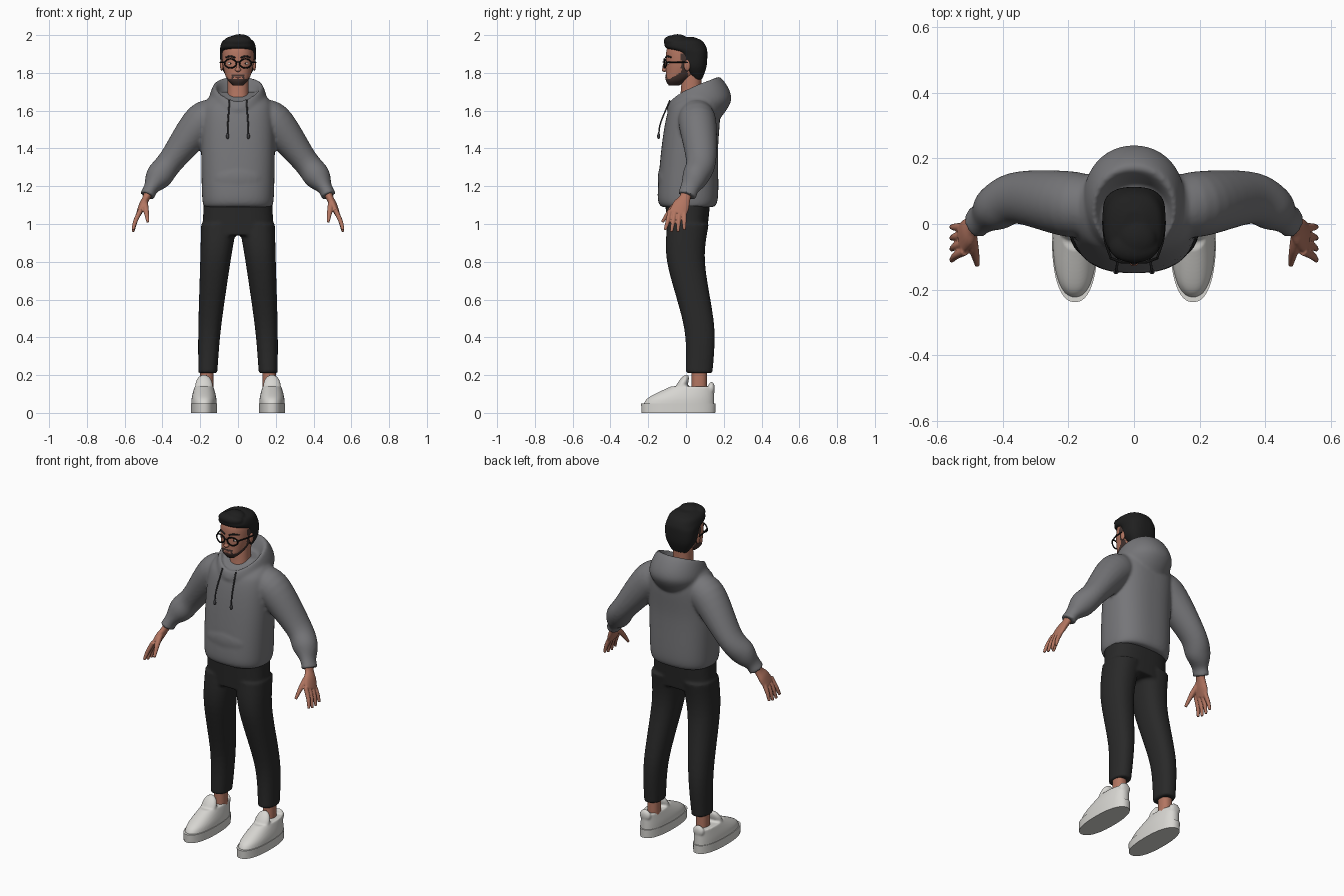
import bpy, bmesh, math
from mathutils import Vector, Matrix

if "Cube" in bpy.data.objects:
    bpy.data.objects.remove(bpy.data.objects["Cube"])


def material(name, red, green, blue):
    mat = bpy.data.materials.new(name)
    mat.use_nodes = True
    mat.diffuse_color = (red, green, blue, 1)
    shader = next(node for node in mat.node_tree.nodes if node.type == "BSDF_PRINCIPLED")
    shader.inputs["Base Color"].default_value = mat.diffuse_color
    return mat


SKIN = material("skin", red=.45, green=.18, blue=.12)
LIP = material("lip", red=.36, green=.12, blue=.09)
BEARD = material("beard_brown", red=.06, green=.035, blue=.03)
HAIR = material("hair_black", red=.014, green=.014, blue=.014)
GREY = material("hoodie_grey", red=.18, green=.18, blue=.19)
CORD = material("cord_grey", red=.05, green=.05, blue=.055)
PANTS = material("trouser_black", red=.022, green=.022, blue=.022)
WHITE = material("shoe_white", red=.68, green=.67, blue=.64)
FRAME = material("frame_black", red=.006, green=.006, blue=.006)
EYE = material("eye_white", red=.7, green=.66, blue=.62)
SIDES = {"left": 1, "right": -1}


def ring(z, front, back, half, x=0, rise=0):
    """Level oval of half width `half`; `rise` lifts its back edge."""
    return (z, front, back, half, x, rise)


def node(x, y, z, wide, thick=None):
    """Point of a swept path with its two radii."""
    return (x, y, z, wide, thick or wide)


def spline(keys, steps):
    """Smooth interpolation between tuples of numbers."""
    for i in range(len(keys) - 1):
        before, start, end, after = (keys[max(i - 1, 0)], keys[i], keys[i + 1], keys[min(i + 2, len(keys) - 1)])
        for k in range(steps):
            t = k / steps
            yield tuple(q + t / 2 * (r - p + t * (2 * p - 5 * q + 4 * r - s + t * (3 * (q - r) + s - p)))
                        for p, q, r, s in zip(before, start, end, after))
    yield keys[-1]


def oval(power, segments):
    for i in range(segments):
        angle = math.tau * (i + .5) / segments
        s, c = math.sin(angle), math.cos(angle)
        yield math.copysign(abs(s) ** (2 / power), s), -math.copysign(abs(c) ** (2 / power), c)


def bridge(bm, rings):
    """Join rings of points and cap both ends."""
    loops = [[bm.verts.new(point) for point in points] for points in rings]
    faces = [bm.faces.new(loops[0]), bm.faces.new(loops[-1])]
    for low, high in zip(loops, loops[1:]):
        for i in range(len(low)):
            faces.append(bm.faces.new((low[i - 1], low[i], high[i], high[i - 1])))
    bmesh.ops.recalc_face_normals(bm, faces=faces)


def loft(bm, *keys, side=1, steps=7, segments=56, power=2.3):
    rings = []
    for z, front, back, half, x, rise in spline(keys, steps):
        middle, depth = (front + back) / 2, (back - front) / 2
        rings.append([(side * x + half * u, middle + depth * v, z + rise * ((1 + v) / 2) ** .65)
                      for u, v in oval(power, segments)])
    bridge(bm, rings)


def tube(bm, *keys, side=1, steps=6, segments=20, up="Y"):
    axis = Vector([float(letter == up) for letter in "XYZ"])
    nodes = list(spline(keys, steps))
    path = [Vector((x * side, y, z)) for x, y, z, wide, thick in nodes]
    rings = []
    for i, point in enumerate(path):
        along = (path[min(i + 1, len(path) - 1)] - path[max(i - 1, 0)]).normalized()
        across = (axis - along * axis.dot(along)).normalized()
        wide, thick = across * nodes[i][-2], along.cross(across) * nodes[i][-1]
        rings.append([point + wide * u + thick * v for u, v in oval(2, segments)])
    bridge(bm, rings)


def ball(bm, centre, size, tilt=0):
    matrix = Matrix.Translation(centre) @ Matrix.Rotation(tilt, 4, "X") @ Matrix.Diagonal((*size, 1))
    bmesh.ops.create_uvsphere(bm, u_segments=24, v_segments=16, radius=1, matrix=matrix)


def finish(bm, name, *materials, voxel=0):
    """Make the object; a voxel size fuses its pieces into one surface."""
    mesh = bpy.data.meshes.new(name)
    bm.to_mesh(mesh)
    bm.free()
    for mat in materials:
        mesh.materials.append(mat)
    mesh.polygons.foreach_set("use_smooth", [True] * len(mesh.polygons))
    mesh.set_sharp_from_angle(angle=math.radians(50))
    part = bpy.data.objects.new(name, mesh)
    bpy.context.collection.objects.link(part)
    if voxel:
        fuse = part.modifiers.new("fuse", "REMESH")
        fuse.mode, fuse.voxel_size, fuse.use_smooth_shade = "VOXEL", voxel, True
        relax = part.modifiers.new("relax", "SMOOTH")
        relax.factor, relax.iterations = .5, 3


# Hoodie: torso, pocket, lowered hood and sleeves fused together
bm = bmesh.new()
loft(bm, ring(z=1.09, front=-.13, back=.15, half=.18),
     ring(z=1.15, front=-.15, back=.17, half=.19),
     ring(z=1.4, front=-.13, back=.17, half=.195),
     ring(z=1.58, front=-.1, back=.18, half=.19),
     ring(z=1.65, front=-.06, back=.16, half=.17),
     ring(z=1.7, front=.02, back=.11, half=.12), power=2.5)
ball(bm, centre=(0, -.11, 1.24), size=(.13, .04, .08))
loft(bm, ring(z=1.56, front=-.09, back=.15, half=.12, rise=-.04),
     ring(z=1.61, front=-.1, back=.24, half=.155, rise=.05),
     ring(z=1.65, front=-.08, back=.175, half=.125, rise=.13),
     ring(z=1.62, front=-.06, back=.12, half=.09, rise=.08), power=2.1)
for side in SIDES.values():
    tube(bm, node(x=.1, y=.05, z=1.57, wide=.08),
         node(x=.19, y=.06, z=1.54, wide=.1),
         node(x=.35, y=.08, z=1.34, wide=.08, thick=.07),
         node(x=.42, y=.05, z=1.25, wide=.07),
         node(x=.46, y=.02, z=1.19, wide=.05, thick=.04),
         node(x=.48, y=.005, z=1.15, wide=.05, thick=.04), side=side, segments=32)
finish(bm, "hoodie", GREY, voxel=.009)

# Trousers: hips and two tapering legs
bm = bmesh.new()
loft(bm, ring(z=.94, front=-.1, back=.11, half=.19),
     ring(z=1.13, front=-.11, back=.13, half=.18), power=2.6)
for side in SIDES.values():
    loft(bm, ring(z=.21, front=0, back=.14, half=.05, x=.16),
         ring(z=.45, front=-.01, back=.15, half=.06, x=.15),
         ring(z=.8, front=-.1, back=.1, half=.08, x=.12),
         ring(z=1, front=-.1, back=.12, half=.095, x=.1), side=side)
finish(bm, "trousers", PANTS, voxel=.009)

# Limb ends
for label, side in SIDES.items():
    bm = bmesh.new()
    loft(bm, ring(z=.09, front=.03, back=.11, half=.035, x=.165),
         ring(z=.25, front=.03, back=.11, half=.035, x=.165), side=side)
    finish(bm, label + "_ankle", SKIN)

    # Shoe upper with tongue and heel tab
    bm = bmesh.new()
    loft(bm, ring(z=.03, front=-.23, back=.15, half=.068, x=.18),
         ring(z=.08, front=-.2, back=.15, half=.065, x=.18),
         ring(z=.14, front=-.08, back=.15, half=.05, x=.18), side=side)
    ball(bm, centre=(side * .18, -.025, .14), size=(.047, .026, .07), tilt=-.5)
    ball(bm, centre=(side * .18, .135, .13), size=(.036, .018, .034))
    finish(bm, label + "_shoe", WHITE, voxel=.006)

    bm = bmesh.new()
    loft(bm, ring(z=0, front=-.235, back=.155, half=.07, x=.18),
         ring(z=.05, front=-.238, back=.157, half=.07, x=.18), side=side, steps=1)
    finish(bm, label + "_sole", WHITE)

    # Hand: palm, fanned fingers and thumb
    bm = bmesh.new()
    tube(bm, node(x=.46, y=.01, z=1.2, wide=.03),
         node(x=.485, y=-.005, z=1.14, wide=.03, thick=.02),
         node(x=.505, y=-.025, z=1.1, wide=.045, thick=.02),
         node(x=.525, y=-.045, z=1.055, wide=.048, thick=.014), side=side)
    for finger in range(4):
        fan = finger - 1.5
        drop = .005 * fan ** 2
        tube(bm, node(x=.515, y=-.046 + .025 * fan, z=1.075, wide=.013),
             node(x=.543, y=-.053 + .029 * fan, z=1.015, wide=.012),
             node(x=.556, y=-.06 + .034 * fan, z=.957 + drop, wide=.008), side=side, segments=12)
    tube(bm, node(x=.495, y=-.035, z=1.12, wide=.017),
         node(x=.487, y=-.08, z=1.075, wide=.015),
         node(x=.477, y=-.126, z=1.01, wide=.008), side=side, segments=12, up="X")
    finish(bm, label + "_hand", SKIN, voxel=.004)

    # Drawstring with a knotted end
    bm = bmesh.new()
    tube(bm, node(x=.045, y=-.085, z=1.655, wide=.004),
         node(x=.053, y=-.133, z=1.54, wide=.004),
         node(x=.055, y=-.144, z=1.48, wide=.004), side=side, segments=10, up="X")
    ball(bm, centre=(side * .055, -.145, 1.465), size=(.008, .008, .016))
    finish(bm, label + "_drawstring", CORD)

# Neck
bm = bmesh.new()
loft(bm, ring(z=1.58, front=-.05, back=.09, half=.07),
     ring(z=1.68, front=-.03, back=.08, half=.056),
     ring(z=1.82, front=-.02, back=.085, half=.056))
finish(bm, "neck", SKIN)

# Head, with the beard picked by position
bm = bmesh.new()
loft(bm, ring(z=1.732, front=-.09, back=-.04, half=.025),
     ring(z=1.76, front=-.107, back=.01, half=.054),
     ring(z=1.8, front=-.107, back=.06, half=.071),
     ring(z=1.86, front=-.107, back=.1, half=.083),
     ring(z=1.93, front=-.1, back=.1, half=.08),
     ring(z=1.97, front=-.06, back=.07, half=.05), steps=12, segments=72)
for face in bm.faces:
    x, y, z = face.calc_center_median()
    jaw = y < .01 and z < 1.768 + max(0, y + .085) * .6
    sideburn = -.025 < y < .01 and z < 1.9
    moustache = y < -.07 and abs(x) < .034 and z < 1.793 and (z > 1.782 or abs(x) > .024)
    face.material_index = int(jaw or sideburn or moustache)
finish(bm, "head", SKIN, BEARD)

bm = bmesh.new()
ball(bm, centre=(0, -.108, 1.835), size=(.009, .016, .03), tilt=-.25)
ball(bm, centre=(0, -.113, 1.816), size=(.016, .016, .011))
finish(bm, "nose", SKIN, voxel=.003)

bm = bmesh.new()
ball(bm, centre=(0, -.101, 1.775), size=(.021, .009, .006))
finish(bm, "lips", LIP)

# Hair: short back and sides with a swept-up front
bm = bmesh.new()
loft(bm, ring(z=1.765, front=.04, back=.085, half=.05),
     ring(z=1.83, front=-.02, back=.108, half=.088),
     ring(z=1.9, front=-.04, back=.113, half=.095),
     ring(z=1.935, front=-.11, back=.108, half=.094),
     ring(z=1.97, front=-.1, back=.085, half=.08),
     ring(z=1.99, front=-.06, back=.04, half=.035), power=2.5)
ball(bm, centre=(0, -.066, 1.963), size=(.078, .053, .035), tilt=-.15)
ball(bm, centre=(.01, -.045, 1.972), size=(.06, .055, .033))
finish(bm, "hair", HAIR, voxel=.006)

# Ears, eyes, eyebrows and glasses
glasses = bmesh.new()
for label, side in SIDES.items():
    for name, mat, centre, size in (("_ear", SKIN, (.086, .006, 1.84), (.009, .017, .03)),
                                    ("_eye", EYE, (.037, -.085, 1.85), (.017, .014, .009)),
                                    ("_iris", FRAME, (.037, -.096, 1.85), (.007, .005, .007))):
        bm = bmesh.new()
        ball(bm, (side * centre[0], *centre[1:]), size)
        finish(bm, label + name, mat)
    bm = bmesh.new()
    tube(bm, node(x=.014, y=-.107, z=1.88, wide=.004),
         node(x=.04, y=-.099, z=1.888, wide=.005),
         node(x=.064, y=-.076, z=1.882, wide=.004), side=side, segments=10)
    finish(bm, label + "_eyebrow", HAIR)
    turns = [math.tau * i / 28 for i in range(30)]
    tube(glasses, *[node(x=.04 + .031 * math.cos(turn), y=-.116 + .012 * max(0, math.cos(turn)),
                         z=1.85 + .024 * math.sin(turn), wide=.004) for turn in turns],
         side=side, steps=1, segments=8)
    tube(glasses, node(x=.07, y=-.105, z=1.857, wide=.004),
         node(x=.088, y=-.05, z=1.857, wide=.004),
         node(x=.094, y=.01, z=1.855, wide=.004), side=side, segments=8, up="Z")
tube(glasses, node(x=-.012, y=-.117, z=1.855, wide=.003),
     node(x=0, y=-.121, z=1.858, wide=.003),
     node(x=.012, y=-.117, z=1.855, wide=.003), segments=8)
finish(glasses, "glasses", FRAME)
